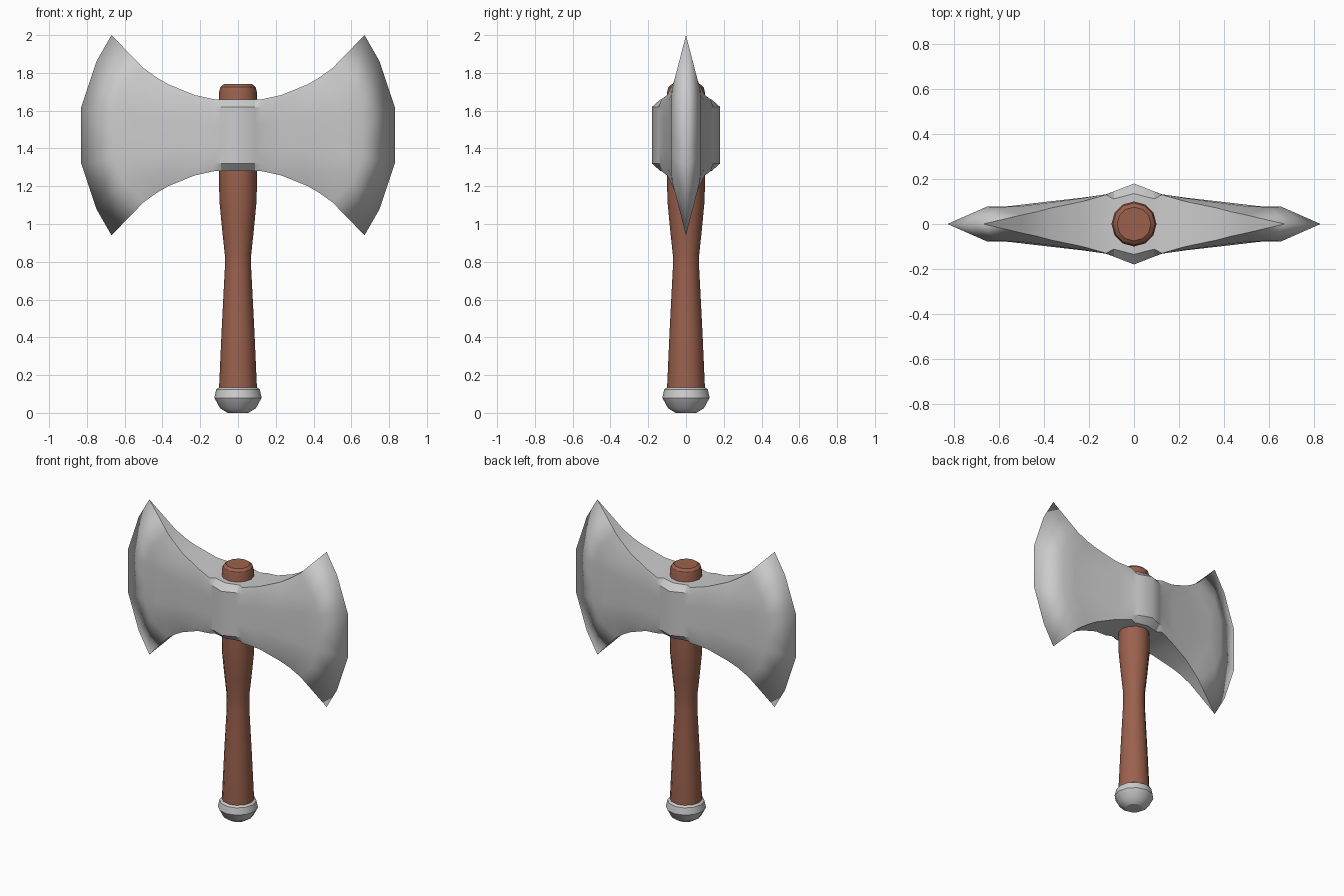
import bpy, bmesh, math

if "Cube" in bpy.data.objects:
    bpy.data.objects.remove(bpy.data.objects["Cube"])


def finish(bm, name, angle, mat=None):
    mesh = bpy.data.meshes.new(name)
    bm.to_mesh(mesh)
    bm.free()
    ob = bpy.data.objects.new(name, mesh)
    bpy.context.collection.objects.link(ob)
    if mat:
        mesh.materials.append(mat)
    bpy.ops.object.select_all(action='DESELECT')
    ob.select_set(True)
    bpy.context.view_layer.objects.active = ob
    bpy.ops.object.shade_smooth_by_angle(angle=math.radians(angle))
    return ob


def lathe(name, profile, sides, mat=None):
    """Closed turned solid from (radius, z) pairs, bottom to top."""
    bm = bmesh.new()
    rings = []
    for r, z in profile:
        rings.append([bm.verts.new((r * math.cos(2 * math.pi * k / sides),
                                    r * math.sin(2 * math.pi * k / sides), z))
                      for k in range(sides)])
    for a, b in zip(rings, rings[1:]):
        for k in range(sides):
            n = (k + 1) % sides
            bm.faces.new((a[k], a[n], b[n], b[k]))
    bm.faces.new(rings[0][::-1])
    bm.faces.new(rings[-1])
    return finish(bm, name, 32, mat)


wood = bpy.data.materials.new("wood")
wood.diffuse_color = (0.33, 0.12, 0.075, 1)
wood.use_nodes = True
wood.node_tree.nodes["Principled BSDF"].inputs["Base Color"].default_value = wood.diffuse_color

# Handle: waisted wooden shaft poking out above the head
lathe("handle", [(0.1, 0.1), (0.1, 0.14), (0.086, 0.45), (0.07, 0.76), (0.07, 0.84),
                 (0.085, 0.98), (0.099, 1.13), (0.1, 1.28), (0.1, 1.70),
                 (0.093, 1.725), (0.075, 1.74)], 12, wood)

# Pommel: metal cap at the bottom
lathe("pommel", [(0.055, 0), (0.095, 0.025), (0.125, 0.08), (0.115, 0.125),
                 (0.1, 0.135)], 12)

# Double head: one octant, columns from collar to cutting edge,
# each with (x, y, height) for inner, middle and outline rows
columns = [
    [(0, .18, .06), (0, .18, .15), (0, .135, .19)],
    [(.09, .145, .06), (.09, .145, .15), (.09, .112, .19)],
    [(.125, .132, .06), (.125, .132, .15), (.125, .13, .19)],
    [(.23, .117, .07), (.23, .115, .16), (.23, .10, .213)],
    [(.38, .10, .09), (.37, .096, .18), (.37, .071, .27)],
    [(.56, .079, .11), (.5, .079, .21), (.43, .055, .305)],
    [(.655, .077, .12), (.61, .075, .24), (.5, .04, .355)],
    [(.83, 0, .15), (.75, 0, .39), (.67, 0, .53)],
]
bm = bmesh.new()
grid = []
for c in columns:
    pts = [(c[0][0], c[0][1], 0)] + c + [(c[2][0], 0, c[2][2])]
    grid.append([bm.verts.new(p) for p in pts])
for a, b in zip(grid, grid[1:]):
    for j in range(4):
        bm.faces.new((a[j], a[j + 1], b[j + 1], b[j]))
bmesh.ops.remove_doubles(bm, verts=bm.verts, dist=0.0005)
head = finish(bm, "double_axe_head", 25)
head.location.z = 1.47
mirror = head.modifiers.new("mirror", 'MIRROR')
mirror.use_axis = (True, True, True)
mirror.use_clip = True
mirror.merge_threshold = 0.0005
# Mirror before the smoothing so the seams shade correctly
head.modifiers.move(len(head.modifiers) - 1, 0)
